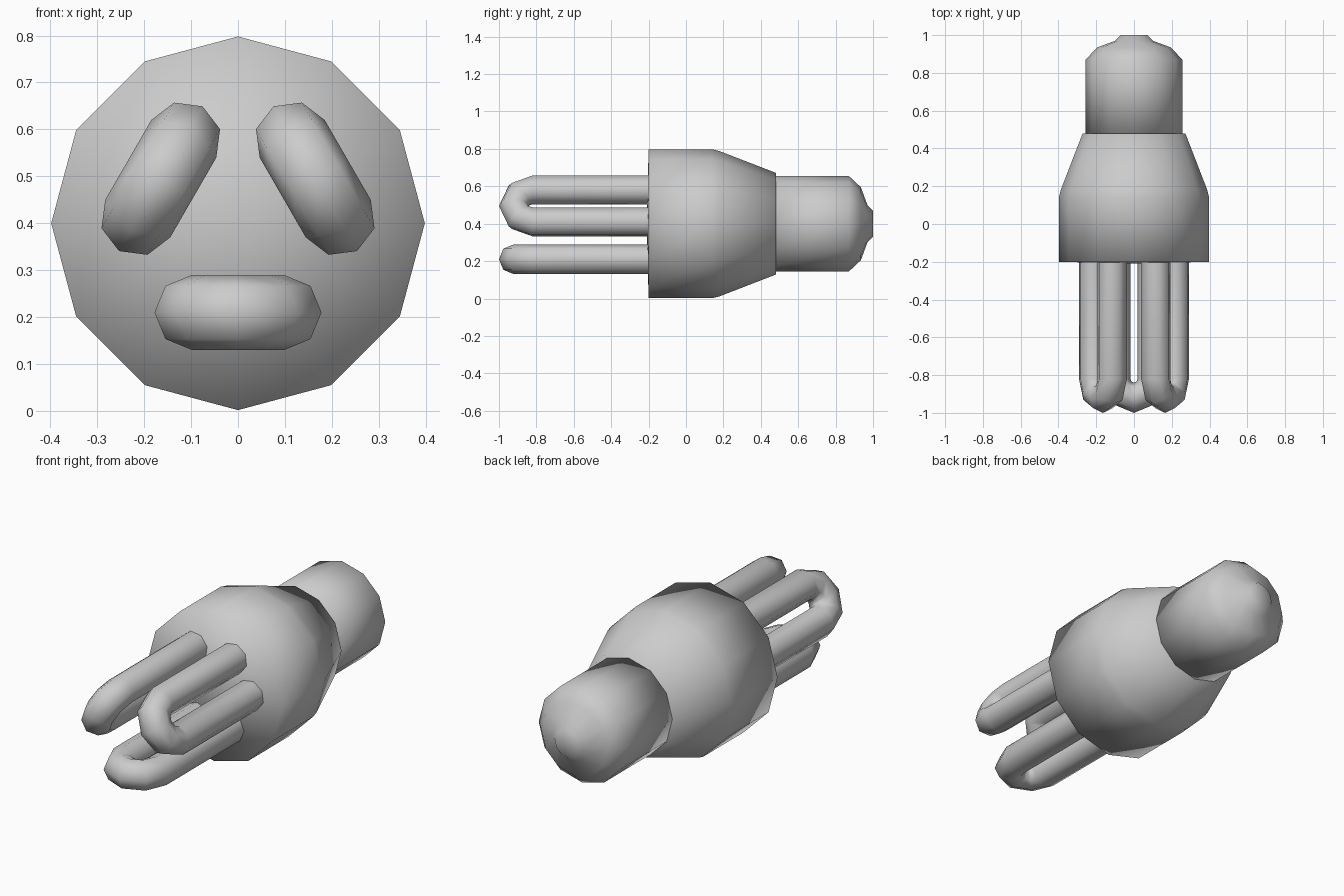
import bpy, bmesh
from math import sin, cos, pi
from mathutils import Vector, Matrix

if "Cube" in bpy.data.objects:
    bpy.data.objects.remove(bpy.data.objects["Cube"])

AXIS_Z = 0.4


def finish(name, bm):
    bmesh.ops.recalc_face_normals(bm, faces=bm.faces[:])
    for f in bm.faces:
        f.smooth = True
    me = bpy.data.meshes.new(name)
    bm.to_mesh(me)
    bm.free()
    ob = bpy.data.objects.new(name, me)
    bpy.context.collection.objects.link(ob)
    return ob


def bridge(bm, rings):
    for a, b in zip(rings, rings[1:]):
        n = len(a)
        for i in range(n):
            j = (i + 1) % n
            bm.faces.new((a[i], a[j], b[j], b[i]))


def lathe(name, profile, y_start, y_end, sides=12):
    """Revolve (y, radius) points about the long axis, with a centre point at each end."""
    bm = bmesh.new()
    rings = [[bm.verts.new((r * cos(2 * pi * i / sides), y, AXIS_Z + r * sin(2 * pi * i / sides)))
              for i in range(sides)] for y, r in profile]
    bridge(bm, rings)
    for y, ring in ((y_start, rings[0]), (y_end, rings[-1])):
        c = bm.verts.new((0, y, AXIS_Z))
        for i in range(sides):
            bm.faces.new((c, ring[i], ring[(i + 1) % sides]))
    return finish(name, bm)


def u_tube(name, angle, bend=0.098, r=0.08, sides=8, steps=4):
    """U-shaped glass tube, turned by angle about the long axis."""
    yc, z = -0.822, -0.19
    path = [(Vector((bend, -0.19, z)), Vector((1, 0, 0)))]
    for i in range(steps + 1):
        a = pi * i / steps
        out = Vector((cos(a), -sin(a), 0))
        path.append((Vector((0, yc, z)) + out * bend, out))
    path.append((Vector((-bend, -0.19, z)), Vector((-1, 0, 0))))
    bm = bmesh.new()
    up = Vector((0, 0, 1))
    rings = [[bm.verts.new(c + out * r * cos(2 * pi * k / sides) + up * r * sin(2 * pi * k / sides))
              for k in range(sides)] for c, out in path]
    bridge(bm, rings)
    m = Matrix.Translation((0, 0, AXIS_Z)) @ Matrix.Rotation(angle, 4, 'Y')
    bmesh.ops.transform(bm, matrix=m, verts=bm.verts[:])
    return finish(name, bm)


# Ballast housing
lathe("housing", [(-0.2, 0.398), (0.14, 0.398), (0.18, 0.388), (0.48, 0.272)], -0.21, 0.48)

# Screw cap with contact tip
lathe("screw_cap", [(0.47, 0.256), (0.87, 0.256), (0.935, 0.195), (0.97, 0.1), (1.0, 0.07)], 0.47, 1.0)

# Three glass tubes
for i, side in enumerate(("bottom", "left", "right")):
    u_tube("glass_tube_" + side, i * 2 * pi / 3)
